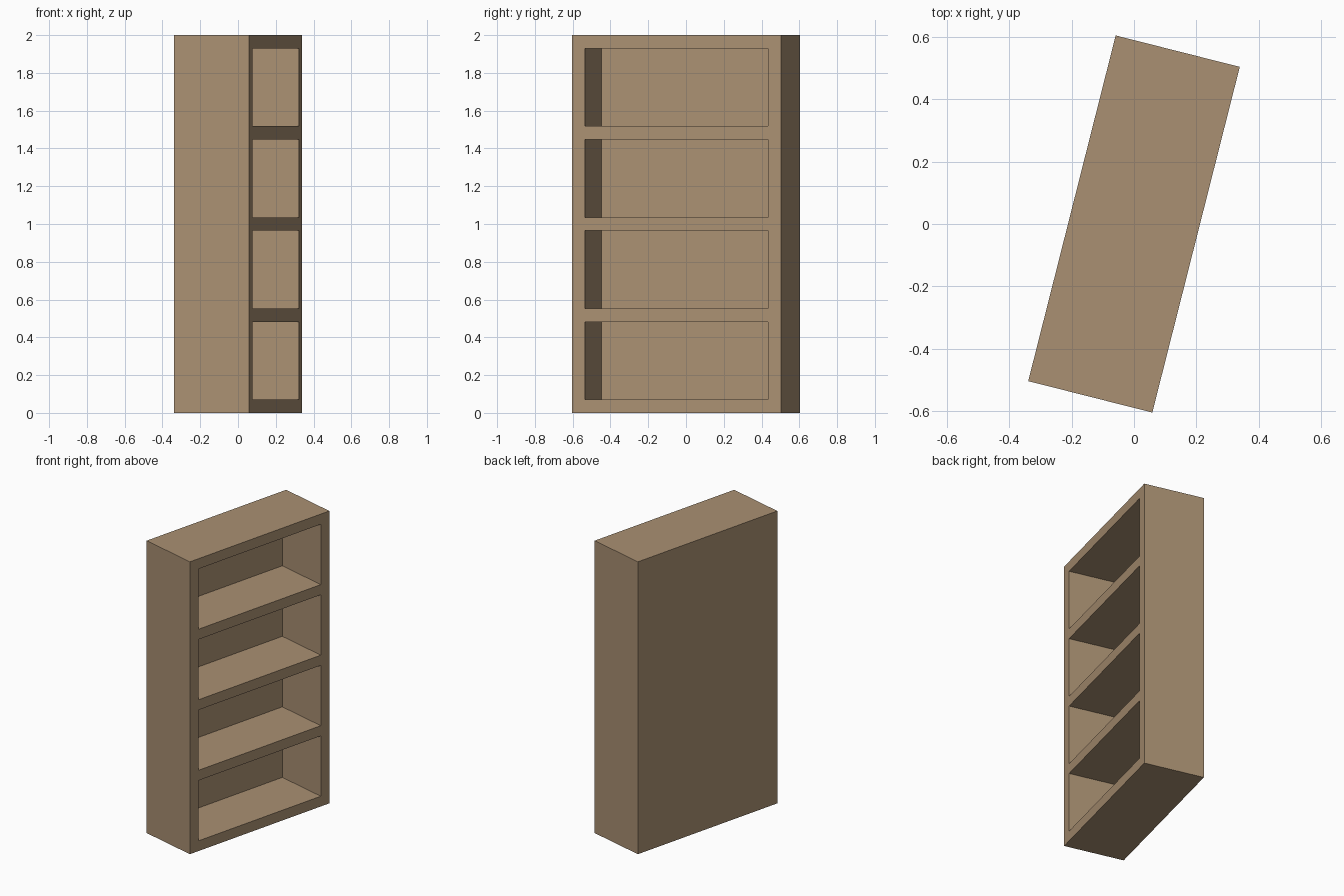
import bpy
from mathutils import Matrix, Vector
from math import radians

if "Cube" in bpy.data.objects:
    bpy.data.objects.remove(bpy.data.objects["Cube"])

# overall sizes: the bookcase opens toward local +x, its width runs along local y
DEPTH, WIDTH, HEIGHT = 0.41, 1.142, 2.0
BOARD, BACK = 0.07, 0.045
TURN = Matrix.Rotation(radians(-14.2), 4, 'Z')

wood = bpy.data.materials.new("light_brown_wood")
wood.diffuse_color = (0.40, 0.28, 0.17, 1)
wood.use_nodes = True
wood.node_tree.nodes["Principled BSDF"].inputs["Base Color"].default_value = wood.diffuse_color


def board(name, lo, hi):
    """Box between two local corners, turned with the whole bookcase."""
    lo, hi = Vector(lo), Vector(hi)
    bpy.ops.mesh.primitive_cube_add(size=1)
    ob = bpy.context.object
    ob.name = name
    ob.data.transform(Matrix.Diagonal((*(hi - lo), 1)))
    ob.matrix_world = TURN @ Matrix.Translation((lo + hi) / 2)
    ob.data.materials.append(wood)


x0, x1 = -DEPTH / 2, DEPTH / 2
xb = x0 + BACK
y1 = WIDTH / 2
yi = y1 - BOARD

# back panel
board("back_panel", (x0, -y1, 0), (xb, y1, HEIGHT))

# side panels
board("left_side_panel", (xb, -y1, 0), (x1, -yi, HEIGHT))
board("right_side_panel", (xb, yi, 0), (x1, y1, HEIGHT))

# bottom, three shelves and top, evenly spaced
names = ["bottom_board", "lower_shelf", "middle_shelf", "upper_shelf", "top_board"]
for i, name in enumerate(names):
    z = i * (HEIGHT - BOARD) / 4
    board(name, (xb, -yi, z), (x1, yi, z + BOARD))
